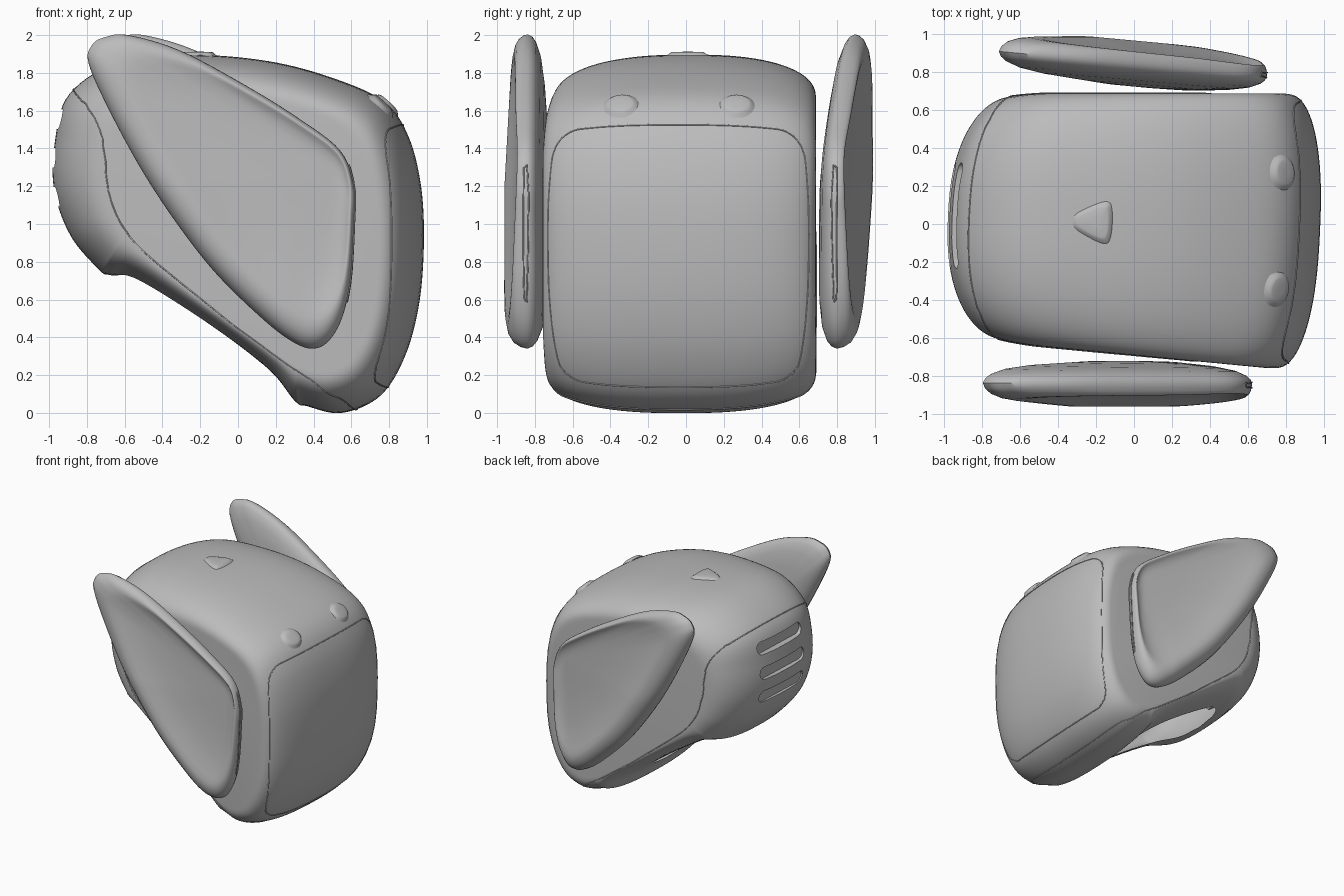
import bpy, bmesh, math
from mathutils import Vector
from mathutils.bvhtree import BVHTree

if "Cube" in bpy.data.objects:
    bpy.data.objects.remove(bpy.data.objects["Cube"])

TURN = -0.048  # the whole head is turned slightly about z

grey = bpy.data.materials.new("shell grey")
grey.use_nodes = True
grey.diffuse_color = (0.5, 0.5, 0.5, 1)
grey.node_tree.nodes["Principled BSDF"].inputs["Base Color"].default_value = grey.diffuse_color


def smooth_loop(points, steps):
    """Closed Catmull-Rom curve through points of any dimension."""
    n, out = len(points), []
    for i in range(n):
        a, b, c, d = (points[(i + k) % n] for k in (-1, 0, 1, 2))
        for s in range(steps):
            t = s / steps
            out.append(tuple(
                q + t * (r - p) / 2 + t * t * (p - 2.5 * q + 2 * r - w / 2)
                + t ** 3 * (1.5 * (q - r) + (w - p) / 2)
                for p, q, r, w in zip(a, b, c, d)))
    return out


def subdivide_loop(points, steps):
    """Closed polyline with straight steps between its points."""
    return [tuple(p + (q - p) * t / steps for p, q in zip(a, b))
            for a, b in zip(points, points[1:] + points[:1]) for t in range(steps)]


def select_only(ob):
    bpy.ops.object.select_all(action='DESELECT')
    ob.select_set(True)
    bpy.context.view_layer.objects.active = ob


def finish(ob, angle=35):
    ob.data.materials.clear()
    ob.data.materials.append(grey)
    ob.rotation_euler.z = TURN
    select_only(ob)
    bpy.ops.object.shade_smooth_by_angle(angle=math.radians(angle))


def loft(name, rows, cap_first=True):
    """Join closed rings of points into a skin."""
    bm = bmesh.new()
    rings = [[bm.verts.new(p) for p in row] for row in rows]
    n = len(rows[0])
    for a, b in zip(rings, rings[1:]):
        for i in range(n):
            k = (i + 1) % n
            bm.faces.new((a[i], a[k], b[k], b[i]))
    bm.faces.new(rings[-1])
    if cap_first:
        bm.faces.new(rings[0])
    bmesh.ops.recalc_face_normals(bm, faces=bm.faces)
    mesh = bpy.data.meshes.new(name)
    bm.to_mesh(mesh)
    bm.free()
    ob = bpy.data.objects.new(name, mesh)
    bpy.context.collection.objects.link(ob)
    return ob


def apply_modifier(ob, kind, **settings):
    mod = ob.modifiers.new(kind.lower(), kind)
    for key, value in settings.items():
        setattr(mod, key, value)
    select_only(ob)
    bpy.ops.object.modifier_apply(modifier=mod.name)


def mirror_y(ob):
    apply_modifier(ob, 'MIRROR', use_axis=(False, True, False), merge_threshold=0.0005)


def surface(ob):
    mesh = ob.data
    return BVHTree.FromPolygons([v.co for v in mesh.vertices],
                                [tuple(p.vertices) for p in mesh.polygons])


def seam(name, tree, points, lift=0.001):
    """Fine closed line lying on a surface."""
    curve = bpy.data.curves.new(name, 'CURVE')
    curve.dimensions = '3D'
    curve.bevel_depth = 0.004
    curve.bevel_resolution = 1
    line = curve.splines.new('POLY')
    line.points.add(len(points) - 1)
    line.use_cyclic_u = True
    for p, co in zip(line.points, points):
        spot, normal, *_ = tree.find_nearest(Vector(co))
        p.co = (*(spot + normal * lift), 1)
    curve.materials.append(grey)
    ob = bpy.data.objects.new(name, curve)
    ob.rotation_euler.z = TURN
    bpy.context.collection.objects.link(ob)


def racetrack(half_length, radius, steps=8):
    """Capsule outline, long in the first coordinate."""
    out = []
    for side in (1, -1):
        for i in range(steps + 1):
            a = math.pi * (i / steps - 0.5)
            out.append((side * (half_length - radius + radius * math.cos(a)),
                        side * radius * math.sin(a)))
    return out


# Head shell: middle outline (x, z) paired with the flat side outline (x, z)
OUTLINES = [
    (-.6, 1.87, -.4, 1.62), (-.2, 1.895, -.12, 1.66), (.2, 1.855, .15, 1.65),
    (.55, 1.755, .45, 1.58), (.78, 1.64, .62, 1.48), (.9, 1.46, .72, 1.33),
    (.965, 1.2, .77, 1.13), (.98, .9, .78, .88), (.955, .58, .76, .6),
    (.88, .3, .7, .4), (.75, .09, .6, .26), (.55, 0, .48, .215),
    (.37, .035, .36, .245), (.31, .06, .32, .265), (.17, .23, .2, .34),
    (-.15, .47, -.12, .57), (-.52, .695, -.43, .82), (-.68, .73, -.54, .93),
    (-.73, .755, -.57, .98), (-.88, .93, -.63, 1.09), (-.97, 1.17, -.67, 1.25),
    (-.97, 1.42, -.65, 1.42), (-.89, 1.69, -.57, 1.54)]
STEPS, ROWS, ROUND = 8, 20, 2.45
columns = smooth_loop(OUTLINES, STEPS)


def half_width(x):
    """Wider to the front, drawn in at both ends."""
    return 0.689 + 0.048 * x - 0.3 * max(0, -0.45 - x) ** 2 - max(0, x - 0.72) ** 2


def neck_start(i):
    """Half width of the oval neck opening at a column."""
    u = (i / STEPS - 13.95) / 2.8
    return 0.34 * math.sqrt(1 - (2 * u - 1) ** 4) if 0 < u < 1 else 0


rows = []
for j in range(ROWS + 1):
    row = []
    for i, (sx, sz, fx, fz) in enumerate(columns):
        start = math.asin((neck_start(i) / half_width(sx)) ** (ROUND / 2))
        a = start + (math.pi / 2 - start) * j / ROWS
        k = 1 - max(0, math.cos(a)) ** (2 / ROUND)
        x, z = sx + k * (fx - sx), sz + k * (fz - sz)
        row.append((x, half_width(x) * math.sin(a) ** (2 / ROUND), z))
    rows.append(row)
head = loft("head_shell", rows, cap_first=False)
mirror_y(head)
skin = surface(head)

# Rear vents: three shallow slots
for z, floor in ((1.145, -.925), (1.35, -.94), (1.555, -.905)):
    slot = [(y, z + h) for y, h in racetrack(0.28, 0.052)]
    cutter = loft("vent_cutter", [[(x, y, h) for y, h in slot] for x in (-1.2, floor)])
    apply_modifier(head, 'BOOLEAN', object=cutter, operation='DIFFERENCE', solver='FLOAT')
    bpy.data.objects.remove(cutter)
finish(head)

# Seams round the face panel and the rear shell
corners = [(0.84, sy * (0.525 + 0.16 * math.cos(a)), 0.805 + sz * (0.545 + 0.16 * math.sin(a)))
           for sy, sz, flip in ((1, 1, 0), (-1, 1, 1), (-1, -1, 0), (1, -1, 1))
           for a in [math.pi / 2 * abs(flip - i / 8) for i in range(9)]]
seam("face_panel_seam", skin, subdivide_loop(corners, 8))

side = [(-.88, .4, 1.72), (-.8, .62, 1.62), (-.72, .7, 1.48), (-.69, .72, 1.34),
        (-.67, .75, 1.18), (-.55, .75, .93), (0, .75, .46), (.3, .75, .24),
        (.5, .65, .12), (.62, .45, .0)]
rear_line = side + [(x, -y, z) for x, y, z in reversed(side)]
seam("rear_shell_seam", skin, smooth_loop(rear_line, 12))

# Brow nubs
circle = [(math.cos(a), math.sin(a)) for a in (math.tau * i / 32 for i in range(32))]
for label, y in (("left", 0.315), ("right", -0.315)):
    spot, normal, *_ = skin.find_nearest(Vector((0.82, y, 1.68)))
    turn = normal.to_track_quat('Z', 'Y').to_matrix()
    levels = ((.1, -.008), (.09, 0), (.082, .006), (.073, .014), (.06, .018), (.02, .019))
    finish(loft(label + "_brow_nub",
                [[spot + turn @ Vector((c * r, s * r * 0.9, h)) for c, s in circle]
                 for r, h in levels]), 60)

# Rounded triangular crown button
tri = [(-.13, 0), (-.1, -.05), (.04, -.11), (.08, -.07), (.08, .07), (.04, .11), (-.1, .05)]
tri = smooth_loop(tri, 6)
finish(loft("crown_button",
            [[(s * x - 0.2, s * y, h) for x, y in tri]
             for s, h in ((1.1, 1.88), (1, 1.893), (.9, 1.9), (.8, 1.908), (.7, 1.911), (.2, 1.912))]), 60)

# Ears: leaf outline (x, z), rounded back and dished outer side
EAR = [(-.75, 1.85), (-.73, 1.95), (-.66, 1.99), (-.54, 2.0), (-.27, 1.92), (.07, 1.74),
       (.36, 1.56), (.58, 1.39), (.655, 1.2), (.655, 1.0), (.635, .7), (.59, .5),
       (.52, .38), (.44, .34), (.34, .37), (.19, .48), (-.06, .72), (-.26, .97),
       (-.46, 1.27), (-.64, 1.6)]
ear_loop = smooth_loop(EAR, 6)
BACK, DISH = (0.05, 1.15), (0.52, 1.28)
ear_rings = ((BACK, .08, .715), (BACK, .4, .72), (BACK, .7, .735), (BACK, .86, .755),
             (BACK, .95, .785), (BACK, .985, .81), (BACK, 1, .84), (DISH, .99, .88),
             (DISH, .965, .92), (DISH, .92, .95), (DISH, .87, .963), (DISH, .83, .963),
             (DISH, .78, .953), (DISH, .7, .935), (DISH, .55, .912), (DISH, .3, .9),
             (DISH, .08, .9))


def ear_point(centre, scale, y, x, z):
    x = centre[0] + scale * (x - centre[0])
    z = centre[1] + scale * (z - centre[1])
    # Thinner towards the tip, the upper edge and the front edge
    across = 0.83 * (x + 0.54) + 0.56 * (z - 1.7)
    thick = 1 - 0.35 * max(0, (z - 1.2) / 0.8)
    thick *= (1 - 0.65 * max(0, across)) * (1 - 0.4 * max(0, x - 0.3))
    if y < 0.84:
        thick = (1 + thick) / 2
    return (x, 0.84 - 0.045 * x + (y - 0.84) * thick, z)


ears = loft("ears", [[ear_point(c, s, y, x, z) for x, z in ear_loop]
                     for c, s, y in ear_rings])
mirror_y(ears)
ear_skin = surface(ears)
finish(ears, 45)

# Slot line on the front edge of each ear
track = subdivide_loop(racetrack(0.385, 0.024), 10)
for label, s in (("left", 1), ("right", -1)):
    seam(label + "_ear_slot", ear_skin,
         [(0.7, s * (0.81 + y), 0.955 + z) for z, y in track], lift=0.003)
